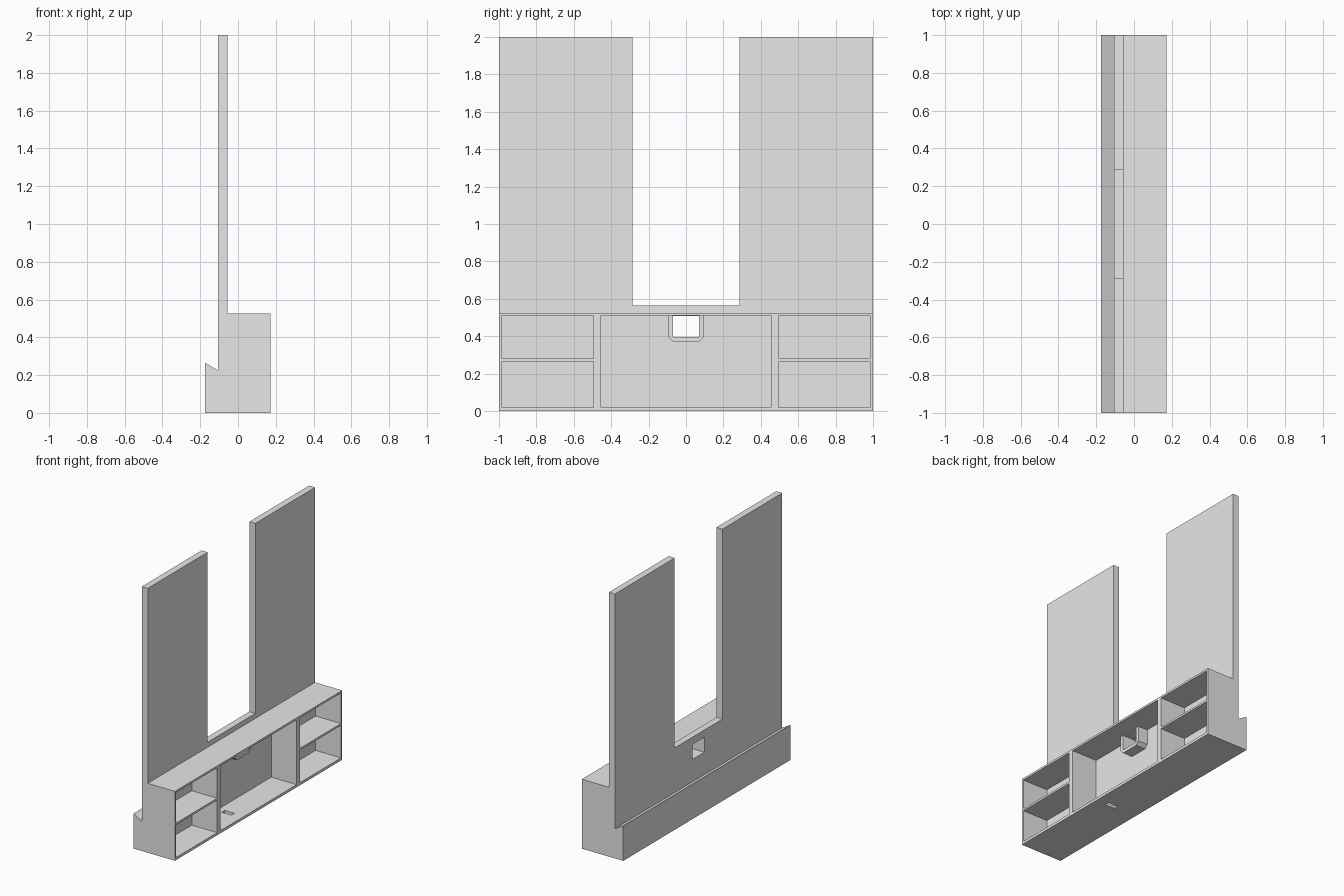
import bpy, bmesh
from mathutils import Vector

cube = bpy.data.objects.get("Cube")
if cube:
    bpy.data.objects.remove(cube, do_unlink=True)

grey = bpy.data.materials.new("light grey")
grey.use_nodes = True
colour = (0.8, 0.8, 0.8, 1)
grey.diffuse_color = colour
grey.node_tree.nodes["Principled BSDF"].inputs["Base Color"].default_value = colour


def prism(name, points, offset):
    """Extrude a closed outline of 3D points along an offset."""
    bm = bmesh.new()
    face = bm.faces.new([bm.verts.new(p) for p in points])
    moved = bmesh.ops.extrude_face_region(bm, geom=[face])["geom"]
    verts = [v for v in moved if isinstance(v, bmesh.types.BMVert)]
    bmesh.ops.translate(bm, verts=verts, vec=Vector(offset))
    bmesh.ops.recalc_face_normals(bm, faces=bm.faces)
    mesh = bpy.data.meshes.new(name)
    bm.to_mesh(mesh)
    bm.free()
    mesh.materials.append(grey)
    obj = bpy.data.objects.new(name, mesh)
    bpy.context.collection.objects.link(obj)
    return obj


def cut(target, x, y, z):
    """Subtract a box given by its x, y and z ranges."""
    outline = [(x[0], y[0], z[0]), (x[0], y[1], z[0]),
               (x[0], y[1], z[1]), (x[0], y[0], z[1])]
    cutter = prism("cutter", outline, (x[1] - x[0], 0, 0))
    cutter.hide_render = True
    mod = target.modifiers.new("cut", "BOOLEAN")
    mod.operation = "DIFFERENCE"
    mod.solver = "EXACT"
    mod.object = cutter
    bpy.context.view_layer.objects.active = target
    bpy.ops.object.modifier_apply(modifier=mod.name)
    bpy.data.objects.remove(cutter, do_unlink=True)


# Side profile: base box, tall panel and sloped ledge
profile = [(-0.175, 0), (0.172, 0), (0.172, 0.525), (-0.055, 0.525),
           (-0.055, 2), (-0.105, 2), (-0.105, 0.225), (-0.175, 0.265)]
body = prism("panel_and_base", [(x, -1, z) for x, z in profile], (0, 2, 0))

# Gap between the two uprights
cut(body, (-0.3, 0.3), (-0.285, 0.285), (0.563, 2.2))

# Open compartments: wide centre, two stacked at each end
depth = (-0.04, 0.3)
cut(body, depth, (-0.455, 0.455), (0.02, 0.51))
for ys in ((-0.985, -0.495), (0.495, 0.985)):
    for zs in ((0.02, 0.265), (0.28, 0.51)):
        cut(body, depth, ys, zs)

# Window through the panel and slot in the centre floor
cut(body, (-0.3, 0), (-0.07, 0.07), (0.395, 0.508))
cut(body, (0.008, 0.088), (-0.205, -0.17), (-0.1, 0.1))

# Chamfered bracket around the window
half = [(0.07, 0.395), (0.07, 0.512), (0.095, 0.512), (0.095, 0.395), (0.07, 0.37)]
outline = half + [(-y, z) for y, z in reversed(half)]
prism("window_bracket", [(-0.042, y, z) for y, z in outline], (0.082, 0, 0))
